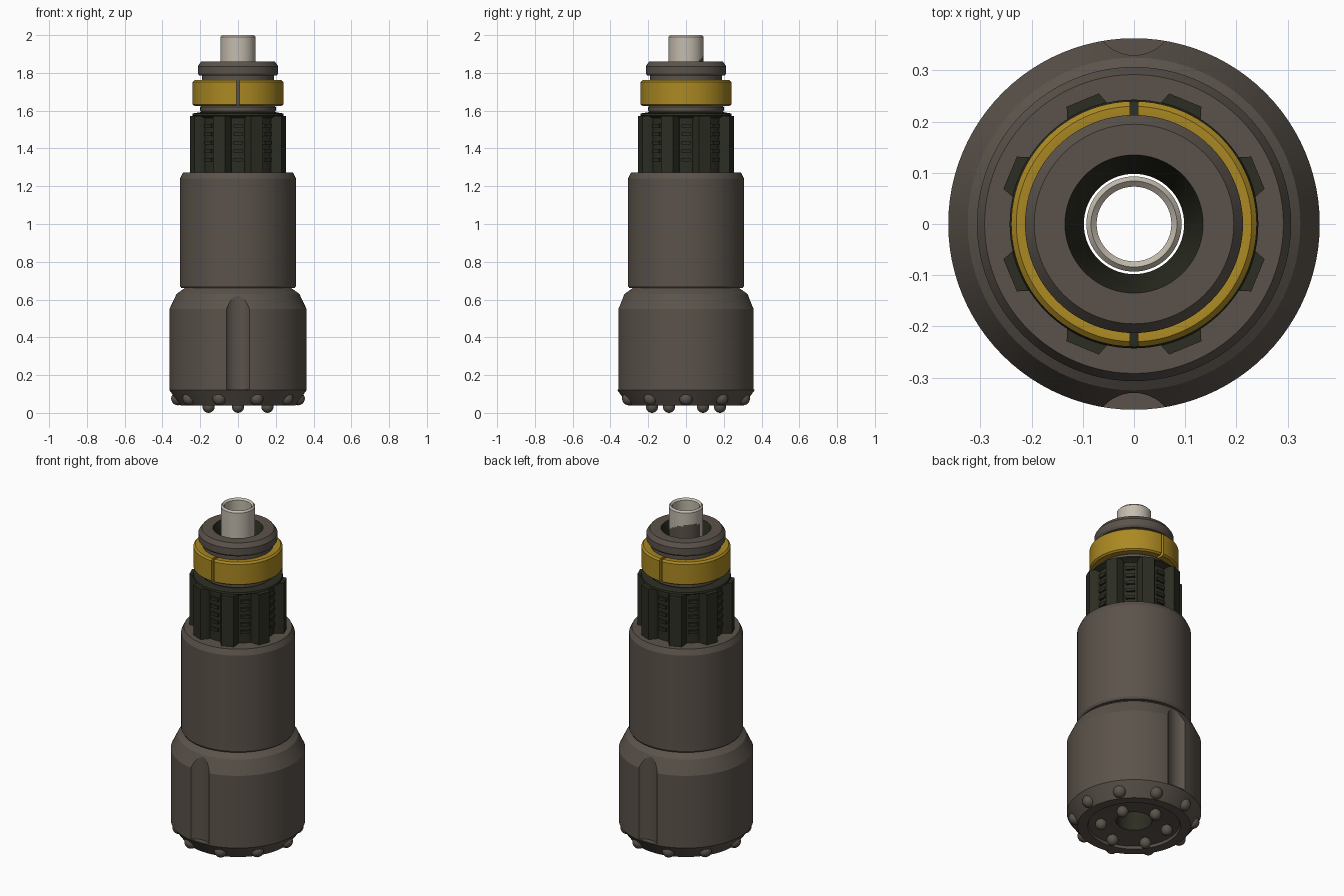
import bpy, bmesh, math
from mathutils import Matrix, Vector

cube = bpy.data.objects.get("Cube")
if cube:
    bpy.data.objects.remove(cube)


def material(name, rgb):
    m = bpy.data.materials.new(name)
    m.use_nodes = True
    colour = (*rgb, 1)
    m.diffuse_color = colour
    m.node_tree.nodes["Principled BSDF"].inputs["Base Color"].default_value = colour
    return m


STEEL = material("brown steel", (0.105, 0.086, 0.07))
DARK = material("dark oiled steel", (0.025, 0.026, 0.016))
GOLD = material("gold", (0.41, 0.25, 0.016))
PALE = material("pale tube", (0.55, 0.5, 0.42))


def finish(name, bm, mats, smooth=True):
    bmesh.ops.recalc_face_normals(bm, faces=bm.faces)
    mesh = bpy.data.meshes.new(name)
    bm.to_mesh(mesh)
    bm.free()
    for m in mats:
        mesh.materials.append(m)
    ob = bpy.data.objects.new(name, mesh)
    bpy.context.collection.objects.link(ob)
    if smooth:
        bpy.ops.object.select_all(action="DESELECT")
        ob.select_set(True)
        bpy.context.view_layer.objects.active = ob
        bpy.ops.object.shade_smooth_by_angle(angle=math.radians(25))
    return ob


def lathe(name, profile, mats, start=0, sweep=360, segments=96, rule=None):
    """Turn a closed (radius, z) profile about the z axis, fully or in part."""
    bm = bmesh.new()
    full = sweep == 360
    rings = []
    for i in range(segments if full else segments + 1):
        a = math.radians(start + sweep * i / segments)
        rings.append([bm.verts.new((r * math.cos(a), r * math.sin(a), z)) for r, z in profile])
    n = len(profile)
    for i in range(segments):
        a, b = rings[i], rings[(i + 1) % len(rings)]
        for j in range(n):
            k = (j + 1) % n
            bm.faces.new((a[j], b[j], b[k], a[k]))
    if not full:
        bm.faces.new(rings[0])
        bm.faces.new(rings[-1])
    if rule:
        for f in bm.faces:
            f.material_index = rule(f.calc_center_median())
    return finish(name, bm, mats)


def in_bore(c):
    return int(c.xy.length < 0.128)


BORE = 0.098

# Bit head with dished face, gauge bevel and shoulder
head = lathe("bit_head", [
    (BORE, 0.07), (0.245, 0.055), (0.25, 0.04), (0.305, 0.04), (0.363, 0.12),
    (0.363, 0.55), (0.325, 0.63), (0.272, 0.668), (BORE, 0.668)],
    [STEEL, DARK], rule=lambda c: int(c.xy.length < 0.11))

# Flushing grooves scooped from front and back
for side in (-1, 1):
    bm = bmesh.new()
    bmesh.ops.create_cone(bm, cap_ends=True, segments=48, radius1=0.08, radius2=0.08, depth=0.51,
                          matrix=Matrix.Translation((0, side * 0.41, 0.38)))
    cutter = finish("groove_cutter", bm, [STEEL], smooth=False)
    cutter.hide_render = True
    mod = head.modifiers.new("groove", "BOOLEAN")
    mod.operation = "DIFFERENCE"
    mod.solver = "EXACT"
    mod.object = cutter
    bpy.context.view_layer.objects.active = head
    bpy.ops.object.modifier_apply(modifier=mod.name)
    bpy.data.objects.remove(cutter)


# Cutting buttons: an outer gauge row and an inner face row
def buttons(name, count, offset, ring, z, radius):
    bm = bmesh.new()
    for i in range(count):
        a = math.radians(offset + 360 * i / count)
        bmesh.ops.create_uvsphere(bm, u_segments=20, v_segments=12, radius=radius,
                                  matrix=Matrix.Translation((ring * math.cos(a), ring * math.sin(a), z)))
    finish(name, bm, [STEEL])


buttons("gauge_buttons", 10, 0, 0.318, 0.076, 0.036)
buttons("face_buttons", 6, 30, 0.18, 0.032, 0.032)

# Casing
lathe("casing", [
    (BORE, 0.66), (0.3, 0.66), (0.307, 0.672), (0.307, 1.24), (0.292, 1.272), (BORE, 1.272)],
    [STEEL, DARK], rule=in_bore)

# Splined shaft: core, teeth and top lip
lathe("spline_core", [
    (BORE, 1.26), (0.215, 1.26), (0.215, 1.56), (0.243, 1.575), (0.24, 1.585),
    (0.2, 1.592), (BORE, 1.592)], [DARK])

bm = bmesh.new()
for i in range(8):
    turn = Matrix.Rotation(math.radians(22.5 + 45 * i), 4, "Z")
    outline = [(0.2, -0.05), (0.225, -0.047), (0.262, -0.034),
               (0.262, 0.034), (0.225, 0.047), (0.2, 0.05)]
    face = bm.faces.new([bm.verts.new(turn @ Vector((x, y, 1.26))) for x, y in outline])
    grown = bmesh.ops.extrude_face_region(bm, geom=[face])
    top = [v for v in grown["geom"] if isinstance(v, bmesh.types.BMVert)]
    bmesh.ops.translate(bm, verts=top, vec=(0, 0, 0.312))
finish("spline_teeth", bm, [DARK], smooth=False)

# Short ribs in the valleys between the teeth
bm = bmesh.new()
for i in range(8):
    turn = Matrix.Rotation(math.radians(45 * i), 4, "Z")
    for k in range(5):
        place = turn @ Matrix.Translation((0.216, 0, 1.34 + 0.045 * k))
        bmesh.ops.create_cube(bm, size=1, matrix=place @ Matrix.Diagonal((0.022, 0.05, 0.018, 1)))
finish("valley_ribs", bm, [DARK], smooth=False)

# Upper neck and flange with a flared mouth
lathe("neck_flange", [
    (BORE, 1.585), (0.19, 1.585), (0.2, 1.6), (0.2, 1.62), (0.19, 1.63), (0.19, 1.785),
    (0.205, 1.785), (0.213, 1.797), (0.213, 1.835), (0.195, 1.86), (0.135, 1.86), (BORE, 1.72)],
    [STEEL, DARK], rule=in_bore)

# Split retaining ring in two halves
ring_profile = [(0.188, 1.625), (0.23, 1.625), (0.24, 1.633), (0.24, 1.752),
                (0.23, 1.762), (0.215, 1.762), (0.188, 1.757)]
for name, start in (("left_ring_half", -88), ("right_ring_half", 92)):
    lathe(name, ring_profile, [GOLD], start=start, sweep=176, segments=48)


# Feed tube, stained near the flange on one side
def stain(c):
    a = math.atan2(c.y, c.x) - math.radians(140)
    return int(c.xy.length > 0.085 and c.z < 1.84 + 0.08 * math.cos(a * 0.8))


outer = [(0.093, 1.6 + 0.01 * i) for i in range(40)]
lathe("feed_tube", [(0.073, 1.6)] + outer + [(0.084, 2.0), (0.073, 1.99)],
      [PALE, STEEL], rule=stain)
